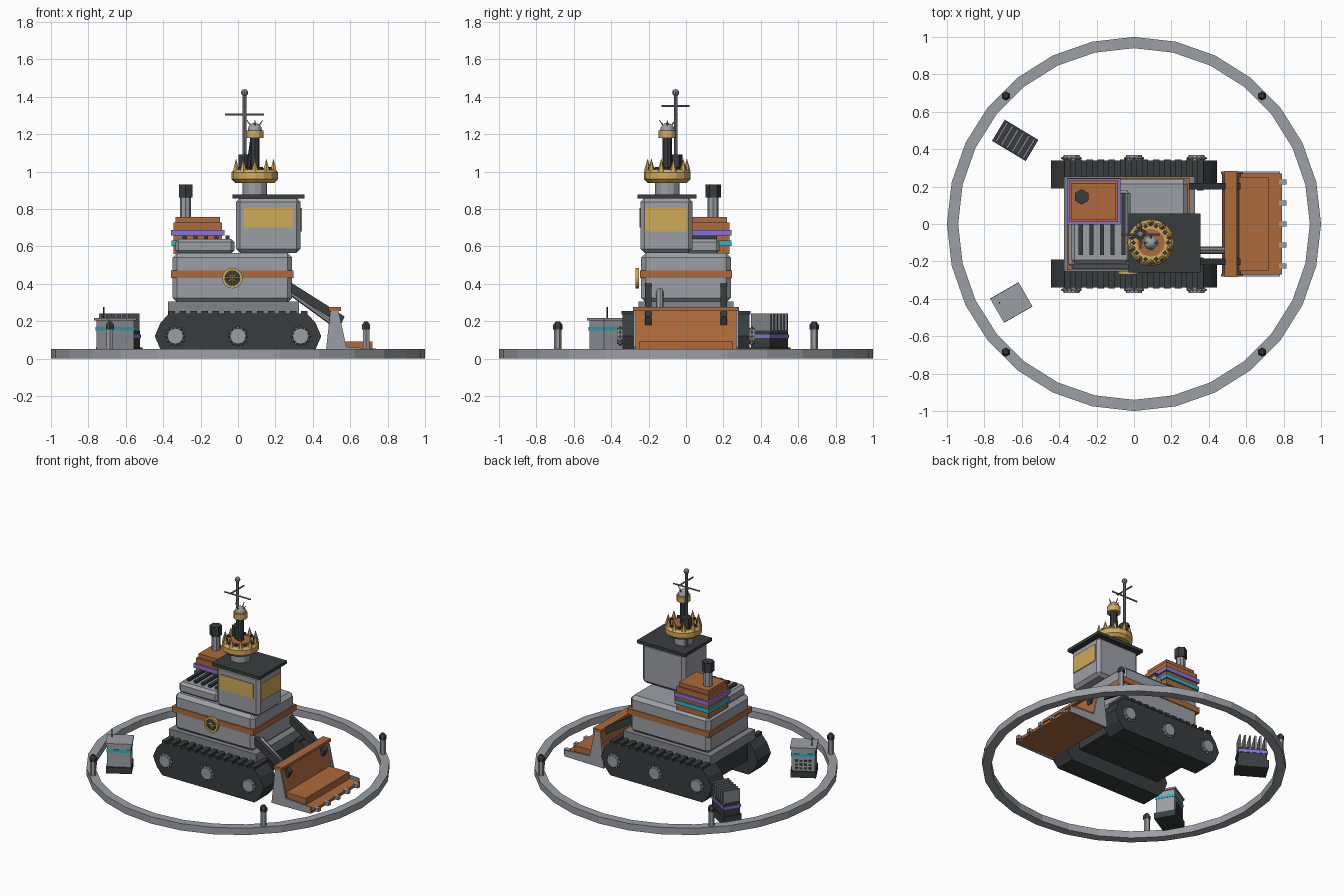
import bpy, bmesh, math
from mathutils import Vector, Matrix

if "Cube" in bpy.data.objects:
    bpy.data.objects.remove(bpy.data.objects["Cube"])


def material(name, r, g, b):
    m = bpy.data.materials.new(name)
    m.use_nodes = True
    m.diffuse_color = (r, g, b, 1)
    m.node_tree.nodes["Principled BSDF"].inputs["Base Color"].default_value = (r, g, b, 1)
    return m


STEEL = material("steel grey", .33, .35, .38)
MID = material("worn grey", .22, .235, .25)
DARK = material("charcoal", .04, .048, .048)
RUST = material("rust orange", .42, .145, .045)
GOLD = material("brass", .65, .40, .11)
GLASS = material("amber glass", .62, .40, .10)
CYAN = material("cyan", .03, .45, .58)
VIOLET = material("violet", .26, .17, .68)


def finish(name, bm, mat, place=None):
    bmesh.ops.recalc_face_normals(bm, faces=bm.faces)
    me = bpy.data.meshes.new(name)
    bm.to_mesh(me)
    bm.free()
    me.materials.append(mat)
    ob = bpy.data.objects.new(name, me)
    bpy.context.collection.objects.link(ob)
    if place:
        ob.matrix_world = place
    return ob


def box(name, x, y, z, mat, bevel=0, place=None):
    """Box from (low, high) ranges, with optional chamfer."""
    bm = bmesh.new()
    bmesh.ops.create_cube(bm, size=1)
    for v in bm.verts:
        v.co = [(r[0] + r[1]) / 2 + c * (r[1] - r[0]) for c, r in zip(v.co, (x, y, z))]
    if bevel:
        bmesh.ops.bevel(bm, geom=bm.edges[:], offset=bevel, segments=1, affect='EDGES')
    return finish(name, bm, mat, place)


def rod(name, a, b, r, mat, sides=8, r2=None, place=None):
    """Cylinder or cone from point a to point b."""
    a, b = Vector(a), Vector(b)
    turn = (b - a).to_track_quat('Z', 'Y').to_matrix().to_4x4()
    bm = bmesh.new()
    bmesh.ops.create_cone(bm, cap_ends=True, segments=sides, radius1=r,
                          radius2=r if r2 is None else r2, depth=(b - a).length,
                          matrix=Matrix.Translation((a + b) / 2) @ turn)
    return finish(name, bm, mat, place)


def prism(name, profile, y, mat):
    """Side profile (x, z) extruded across y."""
    bm = bmesh.new()
    f = bm.faces.new([bm.verts.new((px, y[0], pz)) for px, pz in profile])
    new = bmesh.ops.extrude_face_region(bm, geom=[f])["geom"]
    bmesh.ops.translate(bm, vec=(0, y[1] - y[0], 0),
                        verts=[v for v in new if isinstance(v, bmesh.types.BMVert)])
    return finish(name, bm, mat)


def lathe(name, profile, sides, mat, place=None):
    """Closed (radius, z) loop revolved about z."""
    bm = bmesh.new()
    rings = []
    for i in range(sides):
        t = math.tau * i / sides
        rings.append([bm.verts.new((r * math.cos(t), r * math.sin(t), z)) for r, z in profile])
    n = len(profile)
    for i in range(sides):
        a, b = rings[i], rings[(i + 1) % sides]
        for j in range(n):
            bm.faces.new((a[j], b[j], b[(j + 1) % n], a[(j + 1) % n]))
    return finish(name, bm, mat, place)


# Ground ring with corner posts
lathe("ground_ring", [(.94, 0), (1, 0), (1, .05), (.94, .05)], 28, STEEL)
for sx in (-1, 1):
    for sy in (-1, 1):
        px, py = .685 * sx, .685 * sy
        rod("ring_post", (px, py, .03), (px, py, .16), .02, STEEL, 6)
        rod("post_cap", (px, py, .155), (px, py, .18), .025, DARK, 6)
        rod("post_tip", (px, py, .18), (px, py, .197), .025, DARK, 6, .012)

# Tracks, shoes and wheels
half = [(.37, .24), (.415, .19), (.445, .12), (.415, .05), (.37, 0)]
track = half + [(-x, z) for x, z in reversed(half)]
for s in (-1, 1):
    prism("track", track, (s * .19, s * .34), DARK)
    for i in range(13):
        cx = -.354 + i * .059
        box("track_shoe", (cx - .017, cx + .017), sorted((s * .18, s * .345)), (.235, .255), DARK)
    for wx in (-.335, 0, .335):
        rod("wheel", (wx, s * .33, .12), (wx, s * .368, .12), .043, STEEL, 12)
        for k in range(12):
            t = math.tau * k / 12
            d = Vector((math.cos(t), 0, math.sin(t)))
            c = Vector((wx, s * .352, .12))
            rod("wheel_tooth", c + d * .038, c + d * .054, .011, STEEL, 4, .004)

# Hull
box("chassis", (-.36, .31), (-.2, .2), (.1, .25), DARK)
box("lower_hull", (-.375, .325), (-.255, .255), (.235, .305), MID)
box("upper_hull", (-.35, .29), (-.24, .24), (.3, .565), STEEL, .025)
box("hull_band", (-.358, .298), (-.247, .247), (.43, .47), RUST)

# Round badge on the hull side
turn = Matrix.Translation((-.03, -.25, .43)) @ Matrix.Rotation(math.pi / 2, 4, 'X')
lathe("badge_ring", [(.04, 0), (.055, 0), (.055, .02), (.04, .02)], 16, GOLD, turn)
rod("badge_face", (0, 0, 0), (0, 0, .01), .045, DARK, 16, place=turn)
for k in range(4):
    t = math.pi / 4 * k
    d = Vector((math.cos(t), math.sin(t), 0)) * (.042 if k % 2 == 0 else .024)
    up = Vector((0, 0, .013))
    rod("badge_spoke", up - d, up + d, .005, GOLD, 4, place=turn)

# Rear deck with slats
box("rear_deck", (-.335, -.02), (-.21, .18), (.56, .64), STEEL, .018)
for i in range(5):
    cx = -.285 + i * .057
    box("deck_slat", (cx - .011, cx + .011), (-.165, .165), (.635, .658), DARK)

# Stacked engine housing and exhaust
for name, grow, z, mat in (("engine_base", 0, (.56, .605), RUST), ("cyan_band", .01, (.603, .632), CYAN),
                           ("engine_middle", 0, (.63, .66), RUST), ("violet_band", .012, (.657, .687), VIOLET),
                           ("engine_top", 0, (.685, .727), RUST), ("engine_lid", -.012, (.725, .756), RUST)):
    box(name, (-.345 - grow, -.085 + grow), (.01 - grow, .232 + grow), z, mat)
rod("exhaust_pipe", (-.28, .145, .75), (-.28, .145, .87), .03, STEEL, 8)
rod("exhaust_cap", (-.28, .145, .86), (-.28, .145, .93), .041, DARK, 6)

# Cab with roof and windows
box("cab", (-.01, .335), (-.243, .035), (.565, .86), STEEL, .022)
box("cab_roof", (-.03, .355), (-.258, .055), (.855, .877), DARK)
box("side_window", (.03, .295), (-.249, -.24), (.7, .805), GLASS)
box("front_window", (.332, .341), (-.22, .005), (.68, .805), GLASS)

# Turret crown on the roof
crown = Matrix.Translation((.09, -.1, 0))
rod("turret_neck", (0, 0, .87), (0, 0, .95), .065, STEEL, 12, place=crown)
lathe("crown_ring", [(.07, .94), (.105, .94), (.125, .96), (.125, .995), (.11, 1.012), (.07, 1.012)],
      16, GOLD, crown)
rod("crown_floor", (0, 0, .945), (0, 0, 1.018), .075, RUST, 12, place=crown)
for i in range(10):
    t = math.tau * (i + .5) / 10
    c, s = math.cos(t), math.sin(t)
    rod("crown_spike", (.105 * c, .105 * s, 1), (.105 * c, .105 * s, 1.07), .02, GOLD, 6, 0, place=crown)
    t += math.pi / 10
    rod("crown_stud", (.093 * math.cos(t), .093 * math.sin(t), 1), (.093 * math.cos(t), .093 * math.sin(t), 1.025),
        .014, DARK, 4, place=crown)
rod("head_column", (0, 0, 1), (0, 0, 1.19), .025, DARK, 8, place=crown)
rod("column_brace", (-.035, 0, 1.01), (-.012, 0, 1.18), .012, DARK, 6, place=crown)
rod("head_collar", (0, 0, 1.178), (0, 0, 1.22), .046, GOLD, 12, place=crown)
bm = bmesh.new()
bmesh.ops.create_uvsphere(bm, u_segments=12, v_segments=8, radius=.038)
finish("head_dome", bm, STEEL, crown @ Matrix.Translation((0, 0, 1.222)))
for k in range(4):
    d = Vector((math.cos(math.tau * k / 4), math.sin(math.tau * k / 4), 0))
    rod("head_prong", d * .022 + Vector((0, 0, 1.245)), d * .043 + Vector((0, 0, 1.275)), .005, GOLD, 5, .002, place=crown)

# Mast with cross arms
mx, my = .035, -.055
rod("mast", (mx, my, .87), (mx, my, 1.42), .01, MID, 8)
rod("mast_socket", (mx, my, 1.0), (mx, my, 1.09), .036, DARK, 6)
rod("mast_arm", (mx - .105, my, 1.305), (mx + .105, my, 1.305), .006, MID, 6)
rod("mast_arm_cross", (mx, my - .075, 1.35), (mx, my + .075, 1.35), .006, MID, 6)
bm = bmesh.new()
bmesh.ops.create_uvsphere(bm, u_segments=8, v_segments=6, radius=.019)
finish("mast_ball", bm, MID, Matrix.Translation((mx, my, 1.422)))

# Loader bucket, teeth, arms and ram
prism("bucket_shell", [(.47, .01), (.492, .26), (.525, .26), (.57, .05), (.79, .03), (.79, .01)],
      (-.27, .27), RUST)
cheek = [(.465, 0), (.495, .265), (.535, .265), (.58, .062), (.78, .05), (.78, .005)]
for s in (-1, 1):
    prism("bucket_cheek", cheek, (s * .267, s * .28), STEEL)
    prism("lift_arm", [(.27, .415), (.57, .225), (.55, .18), (.27, .36)], (s * .185, s * .22), DARK)
box("bucket_lip", (.485, .55), (-.283, .283), (.255, .275), RUST)
box("bucket_step", (.555, .72), (-.25, .25), (.04, .09), RUST)
for i in range(5):
    ty = -.225 + i * .1125
    box("bucket_tooth", (.775, .815), (ty - .014, ty + .014), (.01, .035), STEEL)
rod("lift_ram", (.28, -.14, .36), (.5, -.14, .2), .02, STEEL, 8)

# Control cabinet
cab = Matrix.Translation((-.656, -.42, 0)) @ Matrix.Rotation(math.radians(30), 4, 'Z')
box("cabinet_base", (-.085, .085), (-.075, .075), (0, .045), DARK, place=cab)
box("cabinet_body", (-.078, .078), (-.066, .066), (.04, .205), STEEL, place=cab)
box("cabinet_lid", (-.088, .088), (-.074, .074), (.203, .216), STEEL, place=cab)
box("cabinet_band", (-.081, .081), (-.069, .069), (.15, .17), CYAN, place=cab)
for i in range(4):
    for j in range(3):
        vx, vz = -.045 + i * .03, .065 + j * .027
        box("cabinet_vent", (vx - .01, vx + .01), (.064, .07), (vz - .007, vz + .007), DARK, place=cab)
rod("cabinet_aerial", (-.055, .03, .21), (-.055, .03, .275), .004, DARK, 6, place=cab)

# Finned cooler
cool = Matrix.Translation((-.635, .447, 0)) @ Matrix.Rotation(math.radians(-31), 4, 'Z')
box("cooler_base", (-.105, .105), (-.066, .066), (0, .06), DARK, place=cool)
box("cooler_body", (-.095, .095), (-.058, .058), (.05, .15), DARK, place=cool)
box("cooler_band", (-.099, .099), (-.062, .062), (.11, .13), VIOLET, place=cool)
for i in range(6):
    fx = -.085 + i * .034
    box("cooler_fin", (fx - .006, fx + .006), (-.06, .06), (.14, .24), MID, place=cool)
